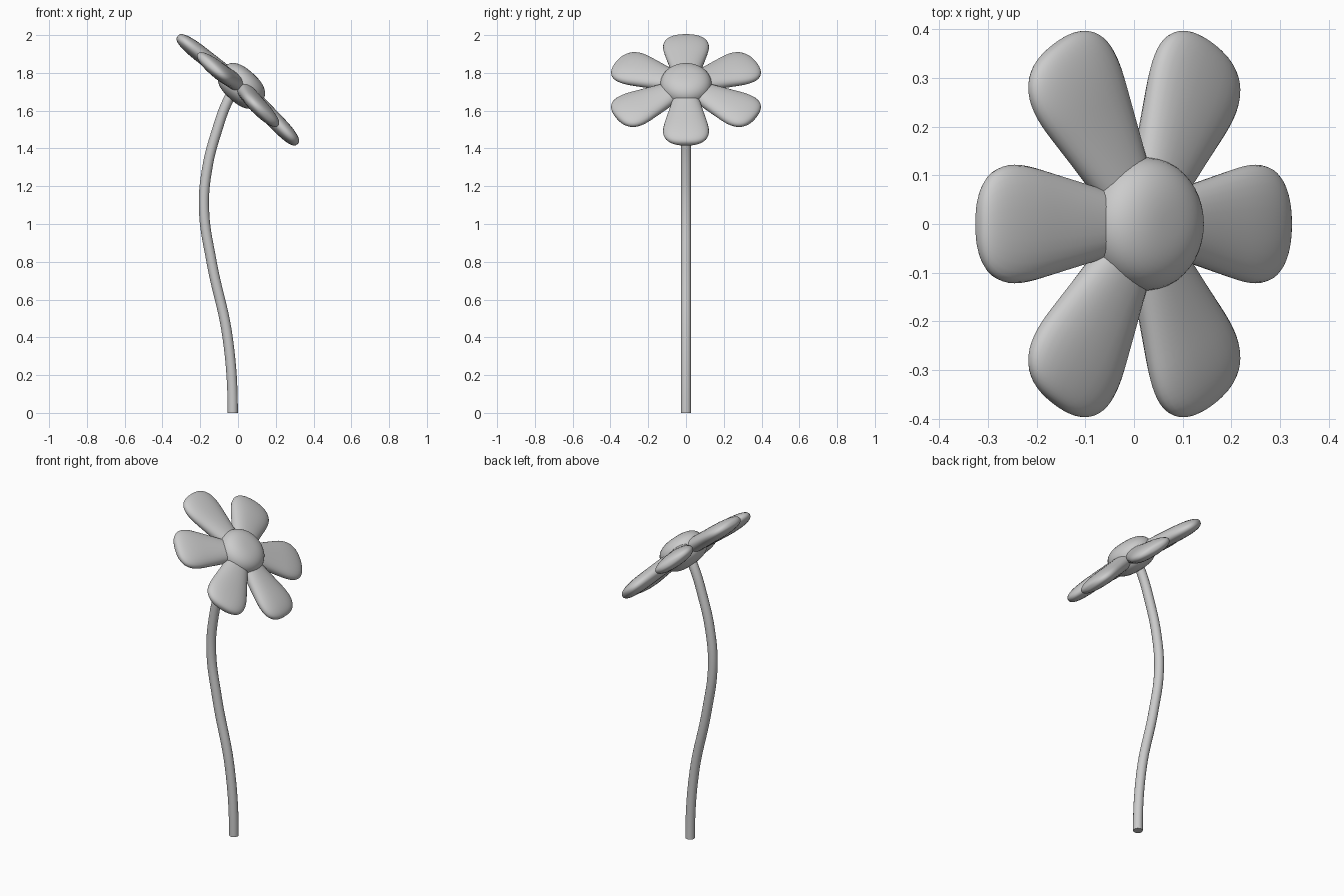
import bpy, bmesh
from math import sin, cos, pi, radians, copysign
from mathutils import Matrix, Vector

if "Cube" in bpy.data.objects:
    bpy.data.objects.remove(bpy.data.objects["Cube"])

TILT, DROOP = radians(42), radians(4)
HEAD = Matrix.Translation((0.018, 0, 1.731)) @ Matrix.Rotation(TILT, 4, 'Y')


def spow(v, e):
    return copysign(abs(v) ** e, v)


def finish(name, bm, matrix):
    bmesh.ops.transform(bm, matrix=matrix, verts=bm.verts)
    bmesh.ops.recalc_face_normals(bm, faces=bm.faces)
    for f in bm.faces:
        f.smooth = True
    me = bpy.data.meshes.new(name)
    bm.to_mesh(me)
    bm.free()
    ob = bpy.data.objects.new(name, me)
    bpy.context.collection.objects.link(ob)
    return ob


# Petal: oval rings lofted outward, widening and closing in a blunt tip
def petal(name, angle, rings=24, seg=28, start=0.05, bulge=0.26, end=0.428):
    bm = bmesh.new()
    prev = None
    for i in range(rings):
        r = start + (end - start) * sin(pi / 2 * i / rings)
        k = max(0, (r - bulge) / (end - bulge))
        cap = (1 - k ** 2.5) ** 0.4
        w, h = (0.045 + 0.25 * r) * cap, 0.043 * cap ** 0.9
        ring = [bm.verts.new((r, w * spow(cos(a), 0.9), h * spow(sin(a), 0.9)))
                for a in (2 * pi * j / seg for j in range(seg))]
        if prev:
            for j in range(seg):
                n = (j + 1) % seg
                bm.faces.new((prev[j], prev[n], ring[n], ring[j]))
        else:
            bm.faces.new(ring)
        prev = ring
    tip = bm.verts.new((end, 0, 0))
    for j in range(seg):
        bm.faces.new((prev[j], prev[(j + 1) % seg], tip))
    return finish(name, bm, HEAD @ Matrix.Rotation(angle, 4, 'Z')
                  @ Matrix.Rotation(DROOP, 4, 'Y'))


for i in range(6):
    petal(f"petal_{i + 1}", i * pi / 3)

# Flower centre: flattened, slightly boxy ball
bm = bmesh.new()
bmesh.ops.create_uvsphere(bm, u_segments=40, v_segments=24, radius=1)
for v in bm.verts:
    rad = Vector((v.co.x, v.co.y)).length
    if rad > 1e-5:
        s = 0.137 * rad ** 0.8 / rad
        v.co.x *= s
        v.co.y *= s
    else:
        v.co.x = v.co.y = 0
    v.co.z = 0.09 * spow(v.co.z, 0.8)
finish("flower_centre", bm, HEAD)

# Stem: bent round tube with a flat foot
path = [(-0.028, 0), (-0.055, 0.4), (-0.14, 0.8), (-0.18, 1.08),
        (-0.162, 1.3), (-0.11, 1.5), (-0.055, 1.65), (-0.015, 1.72)]
cu = bpy.data.curves.new("stem", 'CURVE')
cu.dimensions = '3D'
cu.bevel_depth = 0.027
cu.bevel_resolution = 6
cu.use_fill_caps = True
cu.resolution_u = 10
sp = cu.splines.new('BEZIER')
sp.bezier_points.add(len(path) - 1)
for p, (x, z) in zip(sp.bezier_points, path):
    p.co = (x, 0, z)
    p.handle_left_type = p.handle_right_type = 'AUTO'
foot = sp.bezier_points[0]
foot.handle_left_type = foot.handle_right_type = 'FREE'
foot.handle_left = (-0.028, 0, -0.13)
foot.handle_right = (-0.028, 0, 0.13)
stem = bpy.data.objects.new("stem", cu)
bpy.context.collection.objects.link(stem)
bpy.context.view_layer.objects.active = stem
stem.select_set(True)
bpy.ops.object.convert(target='MESH')
bpy.ops.object.shade_smooth_by_angle(angle=radians(40))
